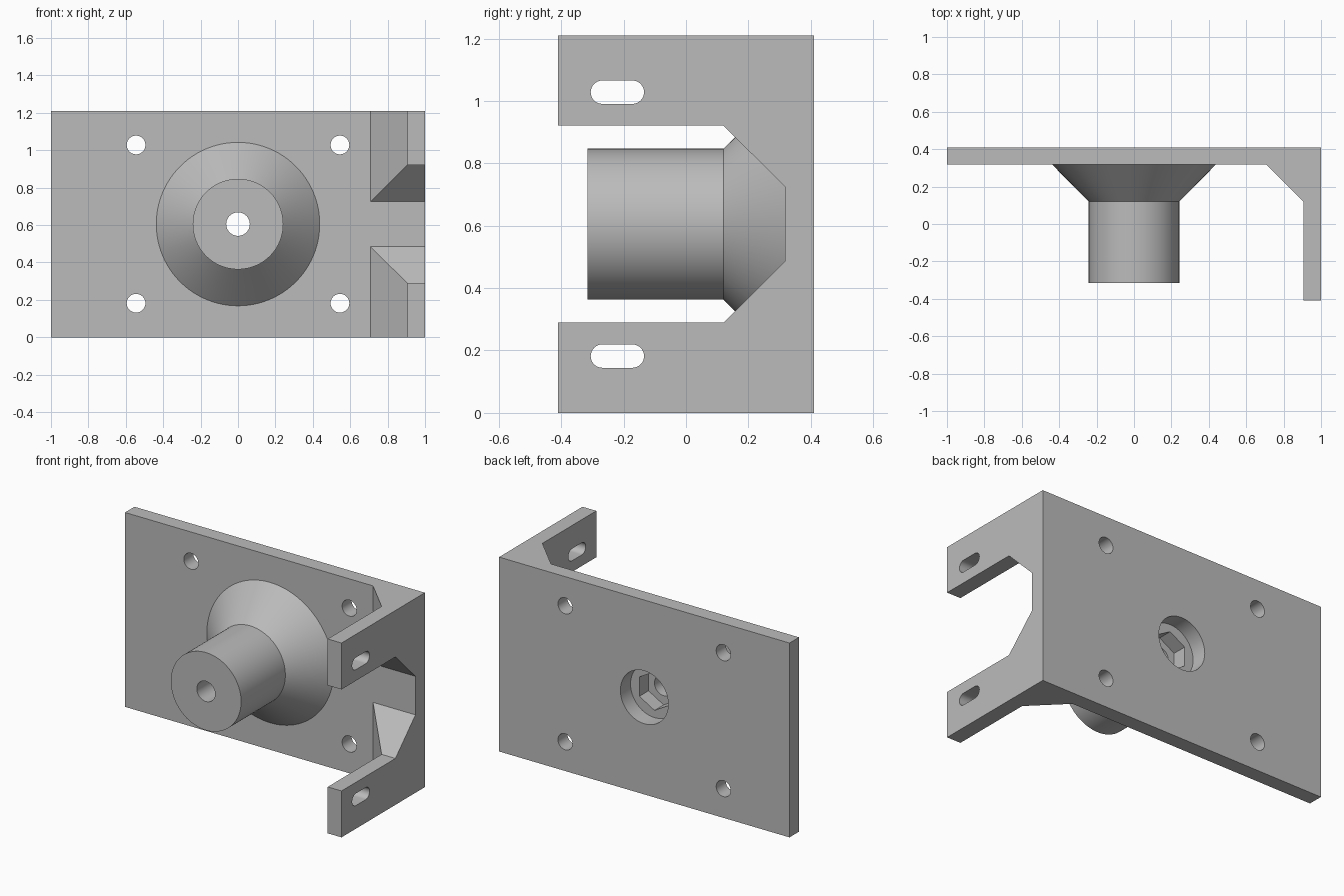
import bpy, bmesh, math
from mathutils import Vector

cube = bpy.data.objects.get("Cube")
if cube:
    bpy.data.objects.remove(cube, do_unlink=True)

HEIGHT = 1.21
MID = HEIGHT / 2
BACK, FACE, STEP = 0.41, 0.317, 0.12   # plate back, plate front, foot of the flare
X, Y, Z = Vector((1, 0, 0)), Vector((0, 1, 0)), Vector((0, 0, 1))

grey = bpy.data.materials.new("plain grey")
grey.use_nodes = True
colour = (0.5, 0.5, 0.5, 1)
grey.diffuse_color = colour
grey.node_tree.nodes["Principled BSDF"].inputs["Base Color"].default_value = colour


def prism(name, points, u, v, origin, sweep):
    """Extrude a flat outline, given in axes u and v, along the sweep vector."""
    bm = bmesh.new()
    face = bm.faces.new([bm.verts.new(origin + u * a + v * b) for a, b in points])
    top = bmesh.ops.extrude_face_region(bm, geom=[face])["geom"]
    bmesh.ops.translate(bm, vec=sweep, verts=[g for g in top if isinstance(g, bmesh.types.BMVert)])
    return finish(name, bm)


def finish(name, bm):
    bmesh.ops.recalc_face_normals(bm, faces=bm.faces)
    mesh = bpy.data.meshes.new(name)
    bm.to_mesh(mesh)
    bm.free()
    mesh.materials.append(grey)
    obj = bpy.data.objects.new(name, mesh)
    bpy.context.collection.objects.link(obj)
    return obj


def ring(radius, sides, turn=0.0):
    return [(radius * math.cos(math.tau * i / sides + turn),
             radius * math.sin(math.tau * i / sides + turn)) for i in range(sides)]


def bore(name, x, z, radius, y0, y1, sides=48, turn=0.0):
    return prism(name, ring(radius, sides, turn), X, Z, Vector((x, y0, z)), Y * (y1 - y0))


def lathe(name, profile, sides=96):
    """Turn (radius, y) pairs about the boss axis, with closed ends."""
    bm = bmesh.new()
    loops = [[bm.verts.new((a, y, MID + b)) for a, b in ring(r, sides)] for r, y in profile]
    for low, high in zip(loops, loops[1:]):
        for i in range(sides):
            j = (i + 1) % sides
            bm.faces.new((low[i], low[j], high[j], high[i]))
    bm.faces.new(loops[0])
    bm.faces.new(loops[-1])
    return finish(name, bm)


def combine(target, other, operation):
    mod = target.modifiers.new(other.name, 'BOOLEAN')
    mod.operation, mod.solver, mod.object = operation, 'EXACT', other
    bpy.context.view_layer.objects.active = target
    bpy.ops.object.modifier_apply(modifier=mod.name)
    bpy.data.objects.remove(other, do_unlink=True)


# Back plate and side flange with a diagonal gusset in the corner
outline = [(-1, BACK), (1, BACK), (1, -BACK), (0.905, -BACK),
           (0.905, STEP), (0.708, FACE), (-1, FACE)]
bracket = prism("mounting_bracket", outline, X, Y, Vector((0, 0, 0)), Z * HEIGHT)

# Flared boss, sunk into the plate
boss = lathe("flared_boss", [(0.242, -0.315), (0.242, STEP), (0.437, FACE), (0.437, 0.36)])
combine(bracket, boss, 'UNION')

# Tapered opening in the flange
opening = [(-0.6, -0.316), (STEP, -0.316), (FACE, -0.12),
           (FACE, 0.12), (STEP, 0.316), (-0.6, 0.316)]
cutters = [prism("flange_opening", opening, Y, Z, Vector((0.66, 0, MID)), X * 0.5)]

# Plate screw holes and flange slots
for z in (0.182, HEIGHT - 0.182):
    for x in (-0.545, 0.545):
        cutters.append(bore("screw_hole", x, z, 0.05, 0.2, 0.5))
    slot = []
    for centre, start in ((-0.172, -math.pi / 2), (-0.268, math.pi / 2)):
        for i in range(17):
            t = start + math.pi * i / 16
            slot.append((centre + 0.0375 * math.cos(t), 0.0375 * math.sin(t)))
    cutters.append(prism("slot", slot, Y, Z, Vector((0.8, 0, z)), X * 0.3))

# Stepped centre bore: round recess, hexagonal pocket, through hole
cutters.append(bore("round_recess", 0, MID, 0.165, 0.31, 0.5))
cutters.append(bore("hex_pocket", 0, MID, 0.12, 0.22, 0.45, 6, math.pi / 6))
cutters.append(bore("through_hole", 0, MID, 0.063, -0.5, 0.4))

for cutter in cutters:
    combine(bracket, cutter, 'DIFFERENCE')

bpy.ops.object.select_all(action='DESELECT')
bracket.select_set(True)
bpy.context.view_layer.objects.active = bracket
bpy.ops.object.shade_smooth_by_angle(angle=math.radians(25))
